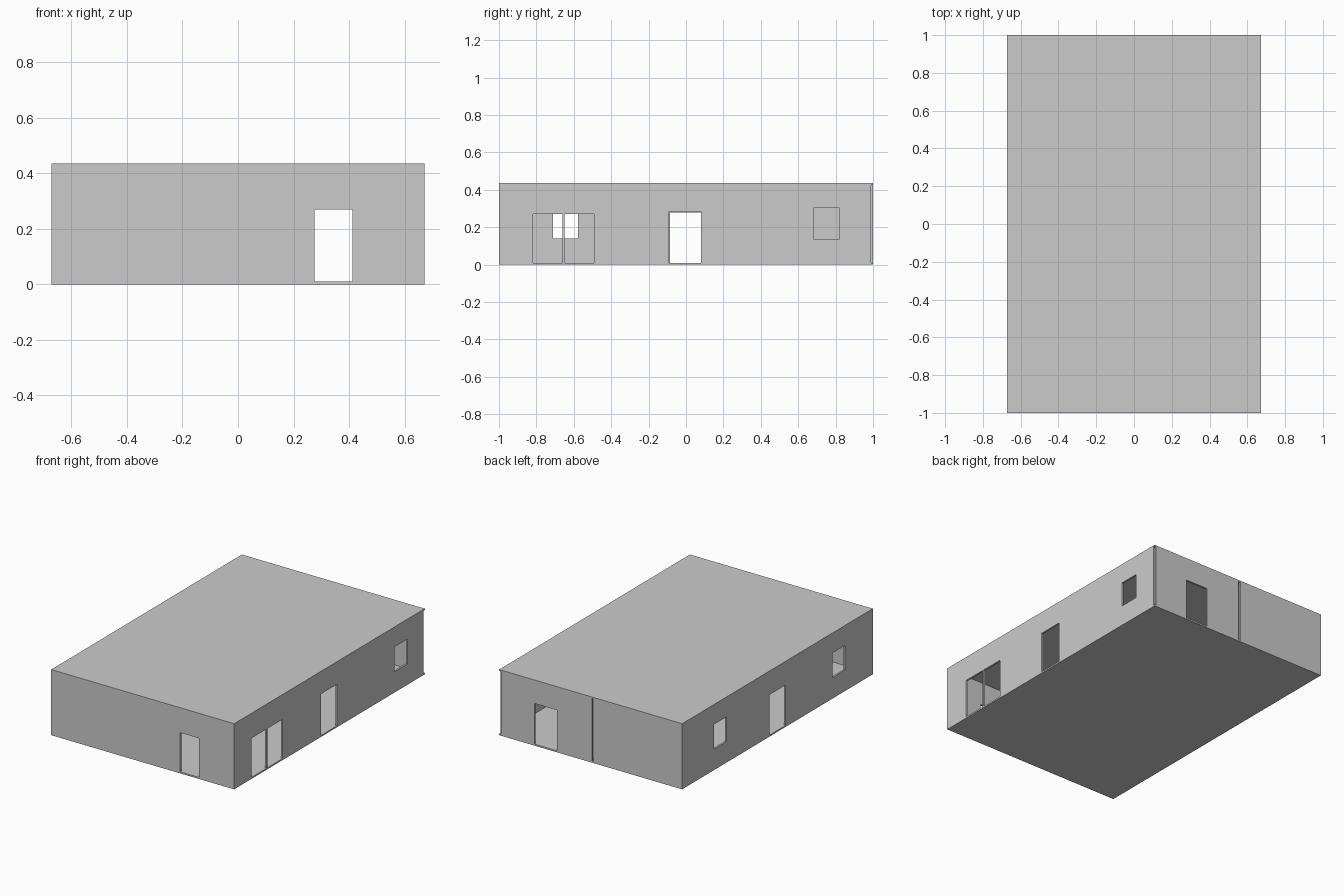
import bpy, bmesh
from mathutils import Vector

if "Cube" in bpy.data.objects:
    bpy.data.objects.remove(bpy.data.objects["Cube"])

X, Y, H, T = 0.672, 1.0, 0.436, 0.012   # half width, half length, height, wall thickness
SLAB = 0.01
Z0, Z1 = SLAB, H - SLAB


def slab(name, z):
    bpy.ops.mesh.primitive_cube_add(size=1, location=(0, 0, z + SLAB / 2))
    ob = bpy.context.object
    ob.name = name
    ob.dimensions = (2 * X, 2 * Y, SLAB)
    bpy.ops.object.transform_apply(location=True, scale=True)


def wall(name, axis, outer, inward, u0, u1, openings=()):
    """Wall panel running along x or y, with rectangular openings (ua, ub, za, zb)."""
    us = sorted({u0, u1, *[v for o in openings for v in o[:2]]})
    zs = sorted({Z0, Z1, *[v for o in openings for v in o[2:]]})
    place = (lambda u, z: (u, outer, z)) if axis == 'x' else (lambda u, z: (outer, u, z))
    bm = bmesh.new()
    grid = {(u, z): bm.verts.new(place(u, z)) for u in us for z in zs}
    for ua, ub in zip(us, us[1:]):
        for za, zb in zip(zs, zs[1:]):
            cu, cz = (ua + ub) / 2, (za + zb) / 2
            if any(o[0] < cu < o[1] and o[2] < cz < o[3] for o in openings):
                continue
            bm.faces.new([grid[k] for k in ((ua, za), (ub, za), (ub, zb), (ua, zb))])
    bmesh.ops.delete(bm, geom=[v for v in bm.verts if not v.link_faces], context='VERTS')
    # give the sheet its thickness towards the inside
    res = bmesh.ops.extrude_face_region(bm, geom=bm.faces[:], use_keep_orig=True)
    step = Vector((0, inward * T, 0)) if axis == 'x' else Vector((inward * T, 0, 0))
    moved = [g for g in res['geom'] if isinstance(g, bmesh.types.BMVert)]
    bmesh.ops.translate(bm, vec=step, verts=moved)
    bmesh.ops.recalc_face_normals(bm, faces=bm.faces[:])
    me = bpy.data.meshes.new(name)
    bm.to_mesh(me)
    bm.free()
    bpy.context.collection.objects.link(bpy.data.objects.new(name, me))


# Floor and flat roof
slab("floor", 0)
slab("roof", H - SLAB)

# Front wall with one door
wall("front_wall", 'x', -Y, 1, -X, X, [(0.275, 0.413, Z0, 0.27)])

# Back wall in two panels, leaving a narrow slot and an open corner
wall("back_wall_left", 'x', Y, -1, -X, -0.021)
wall("back_wall_right", 'x', Y, -1, -0.008, X - T, [(0.248, 0.413, Z0, 0.28)])

# Right wall: double door with mullion, single door, window
wall("right_wall", 'y', X, -1, -Y + T, Y - T,
     [(-0.818, -0.659, Z0, 0.27), (-0.65, -0.492, Z0, 0.27),
      (-0.09, 0.08, Z0, 0.285), (0.683, 0.82, 0.138, 0.303)])

# Left wall: two windows and a door
wall("left_wall", 'y', -X, 1, -Y + T, Y - T,
     [(-0.71, -0.578, 0.14, 0.303), (-0.085, 0.085, Z0, 0.278),
      (0.533, 0.665, 0.14, 0.303)])
